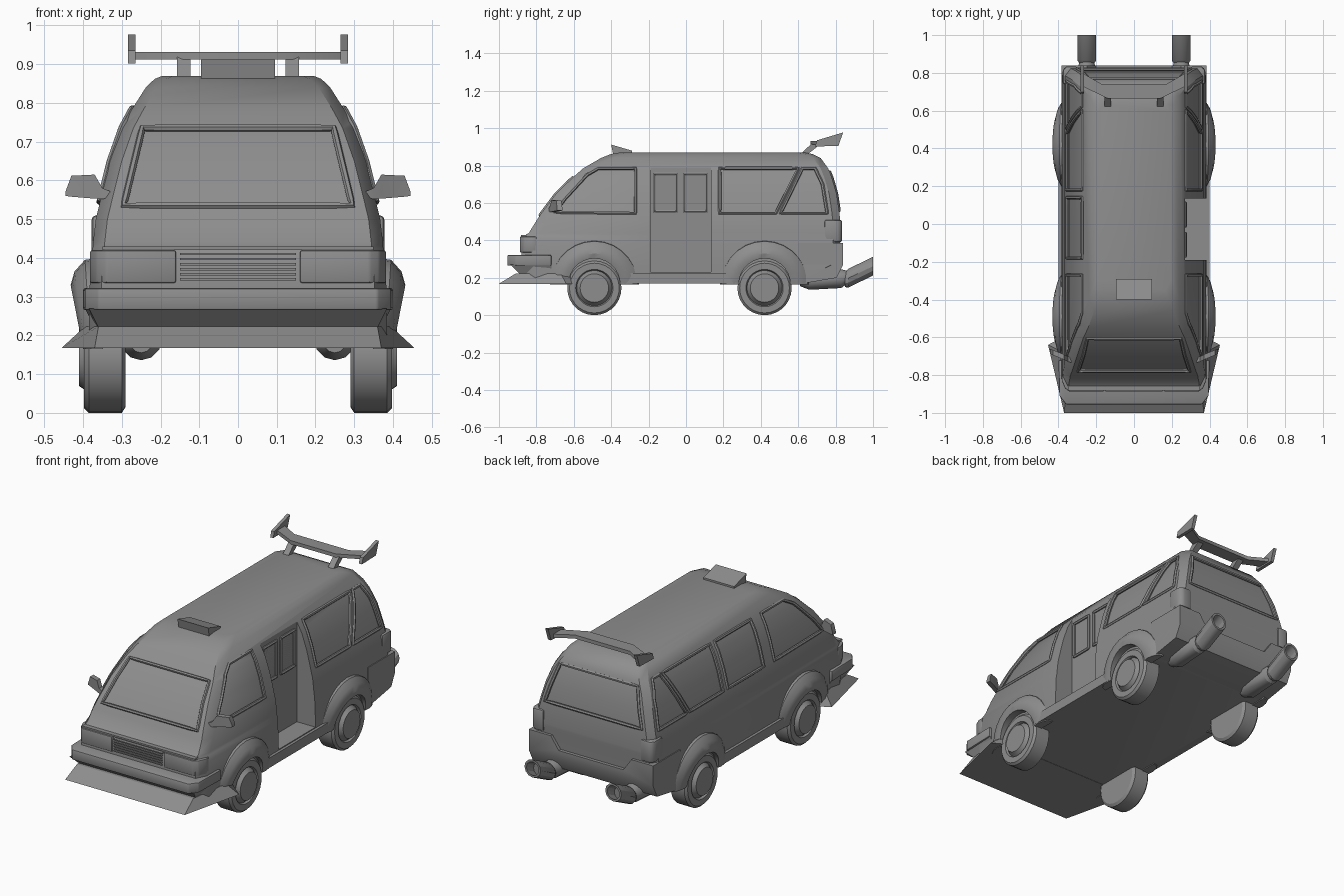
import bpy, bmesh
from math import sin, cos, pi, radians

if "Cube" in bpy.data.objects:
    bpy.data.objects.remove(bpy.data.objects["Cube"])
parts = []


def add(name, data):
    ob = bpy.data.objects.new(name, data)
    bpy.context.collection.objects.link(ob)
    parts.append(ob)
    return ob


def drop(ob):
    parts.remove(ob)
    bpy.data.objects.remove(ob)


def bake(ob):
    """Replace an object by its evaluated mesh."""
    bpy.context.view_layer.update()
    deps = bpy.context.evaluated_depsgraph_get()
    mesh = bpy.data.meshes.new_from_object(ob.evaluated_get(deps))
    name = ob.name
    drop(ob)
    return add(name, mesh)


def mirror(ob):
    ob.modifiers.new("Mirror", 'MIRROR').use_mirror_merge = False
    return bake(ob)


def cut(ob, *cutters):
    for c in cutters:
        mod = ob.modifiers.new("Cut", 'BOOLEAN')
        mod.object, mod.operation, mod.solver = c, 'DIFFERENCE', 'EXACT'
    return bake(ob)


def loft(name, rings, wrap=False):
    """Skin closed rings of points; cap the ends unless wrapped round."""
    bm = bmesh.new()
    rows = [[bm.verts.new(p) for p in ring] for ring in rings]
    n = len(rows[0])
    for a, b in zip(rows, rows[1:] + rows[:1] if wrap else rows[1:]):
        for i in range(n):
            j = (i + 1) % n
            bm.faces.new((a[i], a[j], b[j], b[i]))
    if not wrap:
        bm.faces.new(rows[0])
        bm.faces.new(rows[-1])
    bmesh.ops.remove_doubles(bm, verts=bm.verts, dist=1e-5)
    bmesh.ops.recalc_face_normals(bm, faces=bm.faces)
    mesh = bpy.data.meshes.new(name)
    bm.to_mesh(mesh)
    bm.free()
    return add(name, mesh)


def prism(name, axis, pts, lo, hi):
    """Extrude a flat outline along one axis."""
    k = 'xyz'.index(axis)
    return loft(name, [[p[:k] + (d,) + p[k:] for p in pts] for d in (lo, hi)])


def rect(a, b, c, d):
    return [(a, c), (b, c), (b, d), (a, d)]


def sym(pts):
    """Complete a half outline by reflecting it in x."""
    return pts + [(-p[0],) + p[1:] for p in reversed(pts)]


def bevel(ob, width, segments=2):
    mod = ob.modifiers.new("Bevel", 'BEVEL')
    mod.width, mod.segments = width, segments
    return bake(ob)


def tube(name, pts, place, r=0.009, steps=12):
    """Thin trim that follows a closed outline laid on a surface."""
    path = []
    for a, b in zip(pts, pts[1:] + pts[:1]):
        path += [place(*(u + (v - u) * t / steps for u, v in zip(a, b))) for t in range(steps)]
    cu = bpy.data.curves.new(name, 'CURVE')
    cu.dimensions, cu.bevel_depth, cu.bevel_resolution = '3D', r, 1
    sp = cu.splines.new('POLY')
    sp.points.add(len(path) - 1)
    for q, p in zip(sp.points, path):
        q.co = (*p, 1)
    sp.use_cyclic_u = True
    return bake(add(name, cu))


# Body levels: height, front, back, half width
LEVELS = [(.17, -.86, .62, .385), (.27, -.88, .82, .385), (.395, -.88, .825, .38),
          (.425, -.865, .828, .375), (.44, -.84, .828, .374), (.5, -.803, .825, .367),
          (.55, -.77, .82, .355), (.65, -.695, .805, .33), (.735, -.607, .78, .3),
          (.785, -.55, .76, .273), (.84, -.455, .72, .238), (.862, -.4, .675, .215),
          (.87, -.35, .63, .195)]


def level(z):
    for a, b in zip(LEVELS, LEVELS[1:]):
        if z <= b[0]:
            t = (z - a[0]) / (b[0] - a[0])
            return [u + (v - u) * t for u, v in zip(a, b)][1:]
    return LEVELS[-1][1:]


def on_side(y, z):
    f, b, w = level(z)
    return (w - .03 * max(0, (f + .06 - y) / .06, (y - b + .04) / .04), y, z)


def on_front(x, z):
    return (x, level(z)[0], z)


def on_back(x, z):
    return (x, level(z)[1], z)


def shell(name, inset):
    rings = []
    for z, f, b, w in LEVELS:
        f, b, w = f + inset, b - inset, w - inset
        z = min(z, LEVELS[-1][0] - inset)
        half = [(w - .03, f), (w, f + .06), (w, b - .04), (w - .03, b)]
        rings.append([(x, y, z) for x, y in sym(half)])
    return loft(name, rings)


# Body shell with window openings over an inner glass core
body, glass = shell("body", 0), shell("window_glass", .014)
side_windows = {
    "front_side_window": [(-.7, .55), (-.65, .62), (-.53, .75), (-.47, .785), (-.27, .785), (-.27, .545)],
    "rear_side_window": [(.18, .545), (.18, .785), (.6, .785), (.48, .545)],
    "rear_quarter_window": [(.505, .545), (.622, .785), (.69, .785), (.73, .7), (.755, .545)]}
cutters = []
for name, pts in side_windows.items():
    cutters.append(mirror(prism("cutter", 'x', pts, .2, .6)))
    mirror(tube(name + "_frame", pts, on_side))
middle = rect(-.18, .14, .545, .785)
cutters.append(prism("cutter", 'x', middle, -.6, -.2))
tube("middle_window_frame", middle, lambda y, z: (-level(z)[2], y, z))
windshield = sym([(.295, .535), (.247, .735)])
cutters.append(prism("cutter", 'y', windshield, -1.2, -.3))
tube("windshield_frame", windshield, on_front)
rear_glass = sym([(.3, .56), (.24, .765)])
cutters.append(prism("cutter", 'y', rear_glass, .5, 1.2))
tube("rear_window_frame", rear_glass, on_back)

# Recessed sliding doorway
doorway = prism("cutter", 'x', rect(-.19, .135, .23, .79), .27, .6)
body = cut(body, *cutters, doorway)
glass = cut(glass, doorway)
for c in cutters + [doorway]:
    drop(c)
for y in (-.17, -.01):
    tube("door_window_frame", rect(y, y + .12, .555, .755), lambda y, z: (.272, y, z))

# Sills, front bumper, undercut chin and splitter
mirror(prism("side_sill", 'x', rect(-.34, .27, .17, .225), .36, .4))
bevel(prism("front_bumper", 'z', sym([(.36, -.955), (.395, -.91), (.4, -.72)]), .265, .322), .006)
loft("front_chin", [[(x, y, z) for x, y in sym([(w, y), (w + .01, -.72)])]
                    for z, w, y in ((.2, .35, -.87), (.27, .385, -.94))])
loft("front_splitter", [[(x, y, z) for x, y in sym(h)] for z, h in (
    (.168, [(.37, -1), (.455, -.64), (.38, -.6)]),
    (.223, [(.36, -.91), (.395, -.67), (.38, -.62)]))])

# Headlights, grille and hood lip
mirror(bevel(prism("headlight", 'z', [(.16, -.888), (.34, -.888), (.365, -.87), (.382, -.83),
                                      (.382, -.8), (.16, -.8)], .335, .42), .006))
for i in range(6):
    z = .342 + i * .013
    prism("grille_slat", 'y', rect(-.15, .15, z, z + .006), -.888, -.86)
prism("hood_lip", 'y', rect(-.35, .35, .421, .43), -.882, -.84)

# Rear bumper with a dip under the hatch, and tail lights
bumper = prism("rear_bumper", 'x', [(.6, .385), (.84, .385), (.84, .27), (.805, .2),
                                    (.63, .17), (.6, .17)], -.385, .385)
dip = prism("cutter", 'y', sym([(.2, .315), (.26, .4)]), .5, 1)
bumper = cut(bumper, dip)
drop(dip)
mirror(bevel(prism("tail_light", 'z', [(.3, .74), (.378, .74), (.378, .815), (.36, .835),
                                       (.3, .835)], .39, .51), .012))


# Wheels and flared arches
def lathe(name, profile, y, z, steps, sweep, flare=False):
    rings = []
    for i in range(steps + (sweep < 6)):
        a = sweep * i / steps
        k = .55 + .45 * sin(a) if flare else 1
        rings.append([(.36 + (x - .36) * k, y + r * cos(a), z + r * sin(a)) for x, r in profile])
    return mirror(loft(name, rings, wrap=sweep > 6))


for label, y in (("front", -.49), ("rear", .42)):
    lathe(label + "_wheel", [(.29, 0), (.29, .13), (.3, .145), (.385, .145), (.397, .133),
                             (.397, .1), (.385, .094), (.392, .088), (.41, .076), (.41, 0)],
          y, .145, 28, 2 * pi)
    lathe(label + "_wheel_arch", [(.34, .238), (.395, .23), (.422, .2), (.432, .165),
                                  (.425, .138), (.34, .138)], y, .165, 14, pi, True)

# Exhausts: muffler, then a hollow upturned tip
for name, stations in (
        ("muffler", [(.61, .185, .03), (.66, .19, .054), (.83, .195, .05), (.87, .205, .03)]),
        ("exhaust_tip", [(.85, .19, .04), (.868, .198, .05), (1, .262, .05),
                         (1, .262, .038), (.94, .233, .036)])):
    mirror(loft(name, [[(.25 + r * cos(i * pi / 6), y, z + r * sin(i * pi / 6)) for i in range(12)]
                       for y, z, r in stations]))

# Door mirrors
mirror(loft("door_mirror", [[(x, y + e, z) for e, z in rect(-.014, .014, lo, hi)] for x, y, lo, hi in (
    (.33, -.72, .555, .572), (.35, -.715, .552, .58), (.37, -.705, .553, .615),
    (.43, -.68, .558, .612), (.445, -.675, .56, .572))]))

# Roof scoop and rear spoiler
prism("roof_scoop", 'x', [(-.39, .86), (-.4, .912), (-.29, .88), (-.29, .86)], -.095, .095)
mirror(prism("spoiler_post", 'x', [(.61, .86), (.65, .86), (.72, .915), (.68, .925)], .122, .157))
wing = [(.14, .665), (.275, .73), (.275, .8), (.17, .74)]
prism("spoiler_wing", 'z', sym(wing), .912, .932)
mirror(prism("spoiler_end_plate", 'x', [(.69, .902), (.815, .905), (.84, .977), (.7, .935)], .265, .284))

# Dark grey paint on every part
paint = bpy.data.materials.new("dark_grey_paint")
paint.use_nodes = True
grey = (.27, .27, .27, 1)
paint.diffuse_color = grey
paint.node_tree.nodes["Principled BSDF"].inputs["Base Color"].default_value = grey

# Smooth shading with sharp edges kept
bpy.ops.object.select_all(action='DESELECT')
for ob in parts:
    ob.data.materials.clear()
    ob.data.materials.append(paint)
    ob.select_set(True)
bpy.context.view_layer.objects.active = body
bpy.ops.object.shade_smooth_by_angle(angle=radians(30))
